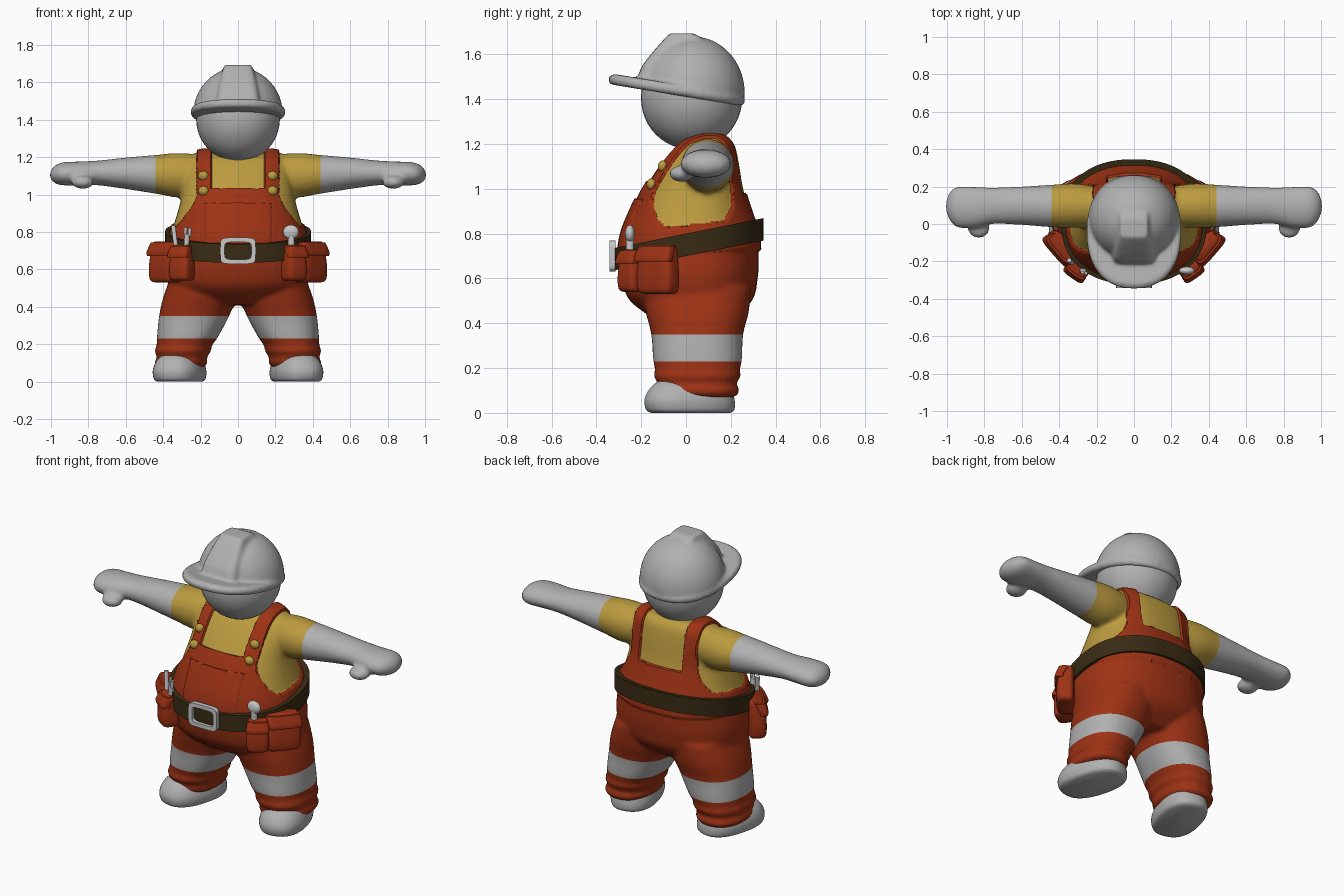
import bpy, bmesh, math
from mathutils import Matrix, Vector

if "Cube" in bpy.data.objects:
    bpy.data.objects.remove(bpy.data.objects["Cube"])


def material(name, rgb):
    m = bpy.data.materials.new(name)
    m.use_nodes = True
    m.diffuse_color = (*rgb, 1)
    m.node_tree.nodes["Principled BSDF"].inputs["Base Color"].default_value = (*rgb, 1)
    return m


GREY = material("plain grey", (0.44, 0.44, 0.44))
RED = material("overall red", (0.34, 0.032, 0.007))
YELLOW = material("shirt yellow", (0.5, 0.33, 0.05))
BROWN = material("belt brown", (0.04, 0.024, 0.007))
METAL = material("light metal", (0.58, 0.58, 0.58))


def rounded(t, n):
    """Unit superellipse point at angle t."""
    c, s = math.cos(t), math.sin(t)
    return (math.copysign(abs(c) ** (2 / n), c), math.copysign(abs(s) ** (2 / n), s))


def spline(keys, steps):
    """Smoothly resample a list of section keys."""
    out = []
    for i in range(len(keys) - 1):
        p0, p1 = keys[max(i - 1, 0)], keys[i]
        p2, p3 = keys[i + 1], keys[min(i + 2, len(keys) - 1)]
        for k in range(steps):
            u = k / steps
            out.append([b + u * ((c - a) / 2 + u * ((a - 2.5 * b + 2 * c - d / 2)
                        + u * (1.5 * (b - c) + (d - a) / 2)))
                        for a, b, c, d in zip(p0, p1, p2, p3)])
    return out + [list(keys[-1])]


def loft(bm, keys, axis="z", n=2.3, seg=40, steps=5, place=Matrix()):
    """Skin sections given as (position, a_min, a_max, b_min, b_max)."""
    rings = []
    for t, a0, a1, b0, b1 in spline(keys, steps):
        ring = []
        for i in range(seg):
            c, s = rounded(math.tau * i / seg, n)
            a, b = (a0 + a1) / 2 + c * (a1 - a0) / 2, (b0 + b1) / 2 + s * (b1 - b0) / 2
            ring.append(bm.verts.new(place @ Vector((a, b, t) if axis == "z" else (t, a, b))))
        rings.append(ring)
    for lo, hi in zip(rings, rings[1:]):
        for i in range(seg):
            j = (i + 1) % seg
            bm.faces.new((lo[i], lo[j], hi[j], hi[i]))
    bm.faces.new(rings[0][::-1])
    bm.faces.new(rings[-1])


def hoop(bm, section, seg=64):
    """Closed band from a four-point section at each angle."""
    rings = [[bm.verts.new(p) for p in section(math.tau * i / seg)] for i in range(seg)]
    for i in range(seg):
        a, b = rings[i], rings[(i + 1) % seg]
        for k in range(4):
            m = (k + 1) % 4
            bm.faces.new((a[k], a[m], b[m], b[k]))


def ball(bm, centre, radii):
    m = Matrix.Translation(centre) @ Matrix.Diagonal((*radii, 1))
    return bmesh.ops.create_uvsphere(bm, u_segments=40, v_segments=24, radius=1, matrix=m)["verts"]


def place(x, y, z, turn, lean=0):
    return (Matrix.Translation((x, y, z)) @ Matrix.Rotation(math.radians(turn), 4, "Z")
            @ Matrix.Rotation(math.radians(lean), 4, "Y"))


def finish(name, bm, mats, mirror=False):
    bmesh.ops.recalc_face_normals(bm, faces=bm.faces)
    mesh = bpy.data.meshes.new(name)
    bm.to_mesh(mesh)
    bm.free()
    for m in mats:
        mesh.materials.append(m)
    ob = bpy.data.objects.new(name, mesh)
    bpy.context.collection.objects.link(ob)
    if mirror:
        ob.modifiers.new("mirror", "MIRROR")
    bpy.ops.object.select_all(action="DESELECT")
    ob.select_set(True)
    bpy.context.view_layer.objects.active = ob
    bpy.ops.object.shade_smooth_by_angle(angle=math.radians(50))
    return ob


def fuse(bm, voxel, rounds):
    """Melt overlapping solids into one smooth skin."""
    ob = finish("fuse_helper", bm, [])
    mod = ob.modifiers.new("remesh", "REMESH")
    mod.mode, mod.voxel_size = "VOXEL", voxel
    mod = ob.modifiers.new("smooth", "SMOOTH")
    mod.factor, mod.iterations = 0.5, rounds
    mesh = bpy.data.meshes.new_from_object(ob.evaluated_get(bpy.context.evaluated_depsgraph_get()))
    bpy.data.objects.remove(ob)
    out = bmesh.new()
    out.from_mesh(mesh)
    bpy.data.meshes.remove(mesh)
    return out


# Body: torso, legs and arms melted together
torso = [(z, -w, w, f, b) for z, w, f, b in (
    (.41, .22, -.13, .2), (.5, .355, -.25, .295), (.6, .385, -.287, .32), (.7, .375, -.29, .325),
    (.8, .355, -.275, .318), (.9, .325, -.235, .285), (1.0, .3, -.185, .255),
    (1.12, .285, -.105, .235), (1.2, .26, -.03, .215), (1.235, .2, .05, .18))]
leg = [(z, c - w, c + w, f, b) for z, c, w, f, b in (
    (.07, .31, .12, -.1, .22), (.1, .305, .143, -.13, .24), (.13, .3, .133, -.125, .225),
    (.165, .295, .152, -.145, .245), (.19, .288, .147, -.138, .24), (.24, .27, .163, -.147, .25),
    (.35, .235, .187, -.155, .255), (.45, .205, .195, -.18, .28), (.56, .18, .18, -.2, .29))]
arm = [(.1, .0, .18, 1.02, 1.2), (.3, -.02, .215, .985, 1.222), (.44, -.017, .21, 1.005, 1.212),
       (.6, -.005, .2, 1.03, 1.198), (.75, 0, .195, 1.05, 1.182), (.85, -.02, .198, 1.05, 1.177),
       (.94, -.02, .2, 1.05, 1.172), (.985, .02, .17, 1.065, 1.15), (1.005, .07, .12, 1.09, 1.12)]
bm = bmesh.new()
loft(bm, torso)
for side in (1, -1):
    flip = Matrix.Diagonal((side, 1, 1, 1))
    loft(bm, leg, place=flip)
    loft(bm, arm, axis="x", n=2, place=flip)
    ball(bm, (side * .83, -.02, 1.067), (.06, .055, .036))
bm = fuse(bm, .0115, 7)

# Crisp seams for sleeves, straps, bib and leg bands
seams = [((s * x, 0, 0), (1, 0, 0)) for x in (.14, .175, .22, .44) for s in (1, -1)]
seams += [((0, 0, z), (0, 0, 1)) for z in (.23, .35, .95, .98, 1.03)]
for co, no in seams:
    bmesh.ops.bisect_plane(bm, geom=bm.verts[:] + bm.edges[:] + bm.faces[:], dist=1e-5,
                           plane_co=co, plane_no=no)


def clothing(p):
    """Slot of a body face: skin, overalls or shirt."""
    x = abs(p.x)
    if p.z < .84 + .1 * p.y:
        return 0 if .23 < p.z < .35 else 1
    if x > .44:
        return 0
    armhole = .22 + .1 * (max(0, 1 - p.z) / .16) ** 1.5
    bib_top = 1.03 if p.y < .07 else .98
    return 2 if x > armhole or (x < .14 and p.z > bib_top) else 1


for f in bm.faces:
    f.material_index = clothing(f.calc_center_median())
bm.normal_update()
raised = []
for v in bm.verts:
    if v.co.z > .72 and all(f.material_index == 1 for f in v.link_faces):
        pocket = v.co.y < 0 and abs(v.co.x) < .174 and v.co.z < .949
        raised.append((v, v.normal * (.02 if pocket else .012)))
for v, shift in raised:
    v.co += shift
finish("body", bm, [GREY, RED, YELLOW])

# Head and neck
bm = bmesh.new()
ball(bm, (0, .025, 1.405), (.224, .226, .23))
loft(bm, [(1.12, -.13, .13, -.04, .17), (1.3, -.12, .12, -.06, .15)], n=2)
finish("head", bm, [GREY])

# Helmet: dome, tilted brim and front ridge
tilt = Matrix.Translation((0, 0, 1.425)) @ Matrix.Rotation(-.163, 4, "X")
bm = bmesh.new()
ball(bm, (0, .03, 1.43), (.24, .232, .25))
bmesh.ops.bisect_plane(bm, geom=bm.verts[:] + bm.edges[:] + bm.faces[:], clear_inner=True,
                       plane_co=tilt.translation, plane_no=tilt.to_3x3() @ Vector((0, 0, 1)))
bmesh.ops.holes_fill(bm, edges=[e for e in bm.edges if e.is_boundary])
loft(bm, [(-.014, -.24, .24, -.34, .255), (0, -.252, .252, -.35, .264),
          (.02, -.252, .252, -.35, .264), (.034, -.24, .24, -.33, .25)], n=2.3, place=tilt)
loft(bm, [(1.46, -.125, .125, -.225, .1), (1.55, -.112, .112, -.195, .1),
          (1.66, -.085, .085, -.105, .08), (1.694, -.07, .07, -.07, .03)], n=6, steps=3)
bm = fuse(bm, .01, 4)
finish("helmet", bm, [GREY])

# Boots
bm = bmesh.new()
loft(bm, [(0, -.11, .11, -.175, .18), (.015, -.127, .127, -.198, .2), (.06, -.132, .132, -.205, .2),
          (.11, -.115, .115, -.18, .18), (.145, -.075, .075, -.135, .1), (.157, -.02, .02, -.07, .0)],
     n=2.4, place=place(.312, .018, 0, 15))
finish("boots", bm, [GREY], True)


# Belt, lower at the front
def belt_section(t):
    c, s = rounded(t, 2.3)
    pts = []
    for grow, rise in ((.012, -.05), (.012, .05), (-.02, .05), (-.02, -.05)):
        y = .012 + s * (.322 + grow)
        pts.append((c * (.378 + grow), y, .75 + .2 * y + rise))
    return pts


bm = bmesh.new()
hoop(bm, belt_section, 96)
finish("belt", bm, [BROWN])


# Buckle frame
def buckle_section(t):
    c, s = rounded(t, 6)
    return [(c * (.095 - g), y, .7 + s * (.07 - g)) for g, y in
            ((0, -.315), (0, -.342), (.024, -.342), (.024, -.315))]


bm = bmesh.new()
hoop(bm, buckle_section)
finish("buckle", bm, [METAL])

# Strap buttons, set on the chest surface
bm = bmesh.new()
for z in (1.02, 1.1):
    _, _, w, front, back = min(spline(torso, 20), key=lambda k: abs(k[0] - z))
    y = (front + back) / 2 - (back - front) / 2 * (1 - (.185 / w) ** 2.3) ** (1 / 2.3)
    ball(bm, (.185, y - .014, z), (.028, .022, .026))
finish("buttons", bm, [YELLOW], True)

# Pouches with flaps
bm = bmesh.new()
for x, y, z, turn, w, h in ((.388, -.125, .64, 49, .1, .11), (.3, -.24, .635, 35, .062, .095)):
    spot = place(x, y, z, turn)
    loft(bm, [(-h, -w * .7, w * .7, -.025, .04), (-h * .85, -w * .95, w * .95, -.047, .05),
              (-h * .2, -w, w, -.05, .05), (h * .8, -w * .88, w * .88, -.036, .05),
              (h, -w * .8, w * .8, -.02, .04)], n=4, place=spot)
    loft(bm, [(h * .3, -w, w, -.058, 0), (h * .5, -w * 1.03, w * 1.03, -.058, 0),
              (h * .95, -w * .92, w * .92, -.04, .03)], n=4, place=spot)
finish("pouches", bm, [RED], True)


def handle(bm, r, low, high, spot):
    loft(bm, [(low, -r, r, -r, r), (high, -r, r, -r, r)], n=2, seg=16, steps=1, place=spot)


# Left tool: flat round head on a handle
bm = bmesh.new()
handle(bm, .018, -.1, .06, place(.285, -.25, .74, 35))
ball(bm, (.283, -.25, .8), (.042, .022, .038))
finish("left_tool", bm, [METAL])

# Right tools: open spanner and slim driver
bm = bmesh.new()
spanner = place(-.275, -.25, .74, -35, 6)
handle(bm, .015, -.1, .05, spanner)
for s in (1, -1):
    handle(bm, .009, .04, .085, spanner @ Matrix.Translation((s * .014, 0, 0)))
handle(bm, .012, -.1, .09, place(-.335, -.205, .745, -45, -10))
finish("right_tools", bm, [METAL])
